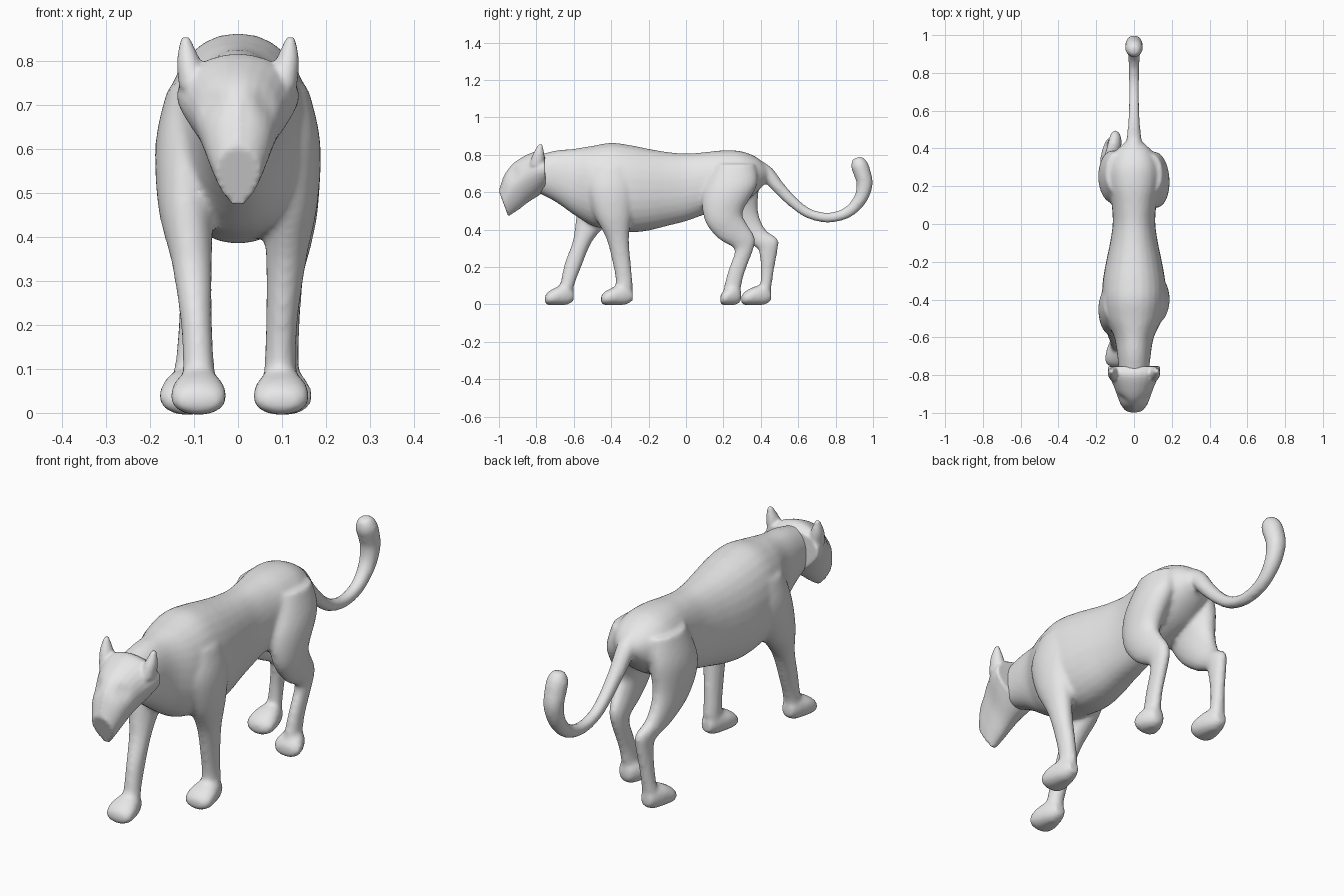
import bpy, bmesh, math
from mathutils import Vector

cube = bpy.data.objects.get("Cube")
if cube:
    bpy.data.objects.remove(cube, do_unlink=True)

fur = bpy.data.materials.new("grey_fur")
fur.use_nodes = True
fur.diffuse_color = (0.8, 0.8, 0.8, 1)
for node in fur.node_tree.nodes:
    if node.type == 'BSDF_PRINCIPLED':
        node.inputs["Base Color"].default_value = fur.diffuse_color

SIDES = 28
STEPS = 5


def spline(sections):
    """Pass a smooth curve through every value of the cross-sections."""
    result = []
    last = len(sections) - 1
    for i in range(last):
        before, start = sections[max(i - 1, 0)], sections[i]
        end, after = sections[i + 1], sections[min(i + 2, last)]
        for k in range(STEPS):
            t = k / STEPS
            result.append([
                b + 0.5 * t * (c - a + t * (2 * a - 5 * b + 4 * c - d + t * (3 * (b - c) + d - a)))
                for a, b, c, d in zip(before, start, end, after)])
    result.append(list(sections[-1]))
    return result


def loft(bm, sections, power=1.0, taper=0.0):
    """Section: centre x, first rim point (y, z), opposite rim point (y, z), half width."""
    rings = []
    for x, y1, z1, y2, z2, width in spline(sections):
        first, second = Vector((x, y1, z1)), Vector((x, y2, z2))
        middle, half = (first + second) / 2, (first - second) / 2
        ring = []
        for i in range(SIDES):
            angle = math.tau * i / SIDES
            c, s = math.cos(angle), math.sin(angle)
            across = math.copysign(abs(s) ** power, s) * width * (1 + taper * c)
            along = math.copysign(abs(c) ** power, c)
            ring.append(bm.verts.new(middle + half * along + Vector((across, 0, 0))))
        rings.append(ring)
    for ring, following in zip(rings, rings[1:]):
        for i in range(SIDES):
            j = (i + 1) % SIDES
            bm.faces.new((ring[i], ring[j], following[j], following[i]))
    bm.faces.new(rings[0])
    bm.faces.new(rings[-1])


def upright(profile, x=0.0):
    """Turn (y, top, bottom, half width) rows into upright sections."""
    return [(x, y, top, y, bottom, width) for y, top, bottom, width in profile]


def tube(bm, path):
    """Round tube along (y, z, radius) points."""
    sections = []
    for i, (y, z, r) in enumerate(path):
        a, b = path[max(i - 1, 0)], path[min(i + 1, len(path) - 1)]
        run = Vector((b[0] - a[0], b[1] - a[1])).normalized()
        sections.append((0, y - run.y * r, z + run.x * r, y + run.y * r, z - run.x * r, r))
    loft(bm, sections)


def paw(bm, x, heel, toe):
    shape = [(0, .07, .02, .025), (.2, .1, 0, .042), (.5, .098, -.004, .058),
             (.78, .078, -.004, .064), (.94, .058, 0, .052), (1, .04, .015, .025)]
    loft(bm, upright([(heel + (toe - heel) * t, top, low, w) for t, top, low, w in shape], x), 0.9)


def finish(name, bm, voxel, smoothing):
    """Fuse the overlapping volumes into one soft skin."""
    bmesh.ops.recalc_face_normals(bm, faces=bm.faces)
    mesh = bpy.data.meshes.new(name)
    bm.to_mesh(mesh)
    bm.free()
    mesh.materials.append(fur)
    mesh.polygons.foreach_set("use_smooth", [True] * len(mesh.polygons))
    obj = bpy.data.objects.new(name, mesh)
    bpy.context.collection.objects.link(obj)
    remesh = obj.modifiers.new("fuse", 'REMESH')
    remesh.mode = 'VOXEL'
    remesh.voxel_size = voxel
    remesh.use_smooth_shade = True
    soften = obj.modifiers.new("soften", 'SMOOTH')
    soften.factor = 0.5
    soften.iterations = smoothing
    return obj


# Torso and neck
body = bmesh.new()
loft(body, upright([
    (-.82, .79, .61, .075), (-.7, .822, .55, .088), (-.6, .832, .48, .105),
    (-.5, .848, .42, .15), (-.4, .864, .4, .168), (-.3, .852, .385, .165),
    (-.2, .832, .395, .148), (-.1, .815, .42, .127), (0, .807, .445, .113),
    (.1, .814, .48, .118), (.2, .824, .5, .135), (.3, .818, .54, .135),
    (.38, .785, .6, .1), (.43, .74, .66, .05)]), 0.92)

# Tail
tube(body, [
    (.34, .745, .05), (.43, .7, .042), (.5, .62, .034), (.58, .54, .029),
    (.66, .485, .027), (.76, .464, .027), (.86, .49, .03), (.93, .56, .036),
    (.955, .64, .043), (.943, .7, .046), (.925, .75, .045), (.915, .785, .025)])

# Left front leg, standing
loft(body, [
    (.1, -.5, .74, -.3, .74, .06), (.112, -.53, .62, -.27, .62, .075),
    (.118, -.49, .48, -.29, .48, .064), (.11, -.425, .35, -.305, .35, .046),
    (.1, -.392, .22, -.293, .2, .036), (.096, -.375, .12, -.285, .1, .036),
    (.097, -.39, .06, -.29, .04, .04)])
paw(body, .098, -.285, -.455)

# Right front leg, reaching forward
loft(body, [
    (-.1, -.52, .74, -.32, .74, .06), (-.112, -.56, .62, -.32, .62, .075),
    (-.118, -.585, .48, -.4, .46, .064), (-.105, -.605, .34, -.5, .34, .046),
    (-.095, -.648, .22, -.56, .2, .036), (-.09, -.67, .12, -.598, .1, .036),
    (-.09, -.69, .06, -.605, .04, .04)])
paw(body, -.09, -.6, -.755)

# Left hind leg, swung forward
loft(body, [
    (.09, .16, .75, .37, .75, .06), (.112, .09, .59, .38, .64, .074),
    (.125, .1, .45, .305, .5, .058), (.125, .17, .355, .32, .44, .044),
    (.118, .25, .305, .365, .365, .035), (.115, .258, .27, .362, .3, .031),
    (.11, .225, .18, .31, .16, .029), (.105, .2, .08, .29, .06, .034)])
paw(body, .105, .295, .183)

# Right hind leg, pushing back
loft(body, [
    (-.09, .16, .75, .38, .75, .06), (-.112, .11, .59, .39, .64, .076),
    (-.12, .17, .45, .385, .5, .058), (-.112, .28, .355, .425, .4, .042),
    (-.1, .375, .305, .49, .35, .034), (-.1, .392, .27, .49, .29, .031),
    (-.108, .4, .18, .468, .17, .029), (-.115, .395, .08, .452, .06, .034)])
paw(body, -.115, .455, .295)
finish("body", body, 0.011, 5)

# Head: wedge from the broad cheeks to the narrow muzzle
head = bmesh.new()
loft(head, [
    (0, -.755, .8, -.75, .61, .137), (0, -.8, .818, -.79, .58, .132),
    (0, -.87, .79, -.845, .545, .105), (0, -.93, .748, -.89, .51, .086),
    (0, -.97, .69, -.927, .485, .07), (0, -1, .605, -.95, .47, .05)], 1.08, 0.22)

# Eye sockets pressed into the face
for vert in head.verts:
    for side in (-1, 1):
        distance = (vert.co - Vector((side * .055, -.92, .7))).length
        vert.co += Vector((-side, 2, 0)) * .007 * math.exp(-(distance / .032) ** 2)

# Nose bridge
loft(head, [
    (0, -.9, .765, -.87, .71, .03), (0, -.965, .705, -.92, .65, .024),
    (0, -1, .612, -.95, .57, .022)])

# Ears
for side in (-1, 1):
    loft(head, [
        (side * .098, -.84, .74, -.755, .74, .036), (side * .112, -.82, .8, -.757, .8, .027),
        (side * .12, -.79, .855, -.768, .855, .01)])
finish("head", head, 0.007, 3)
